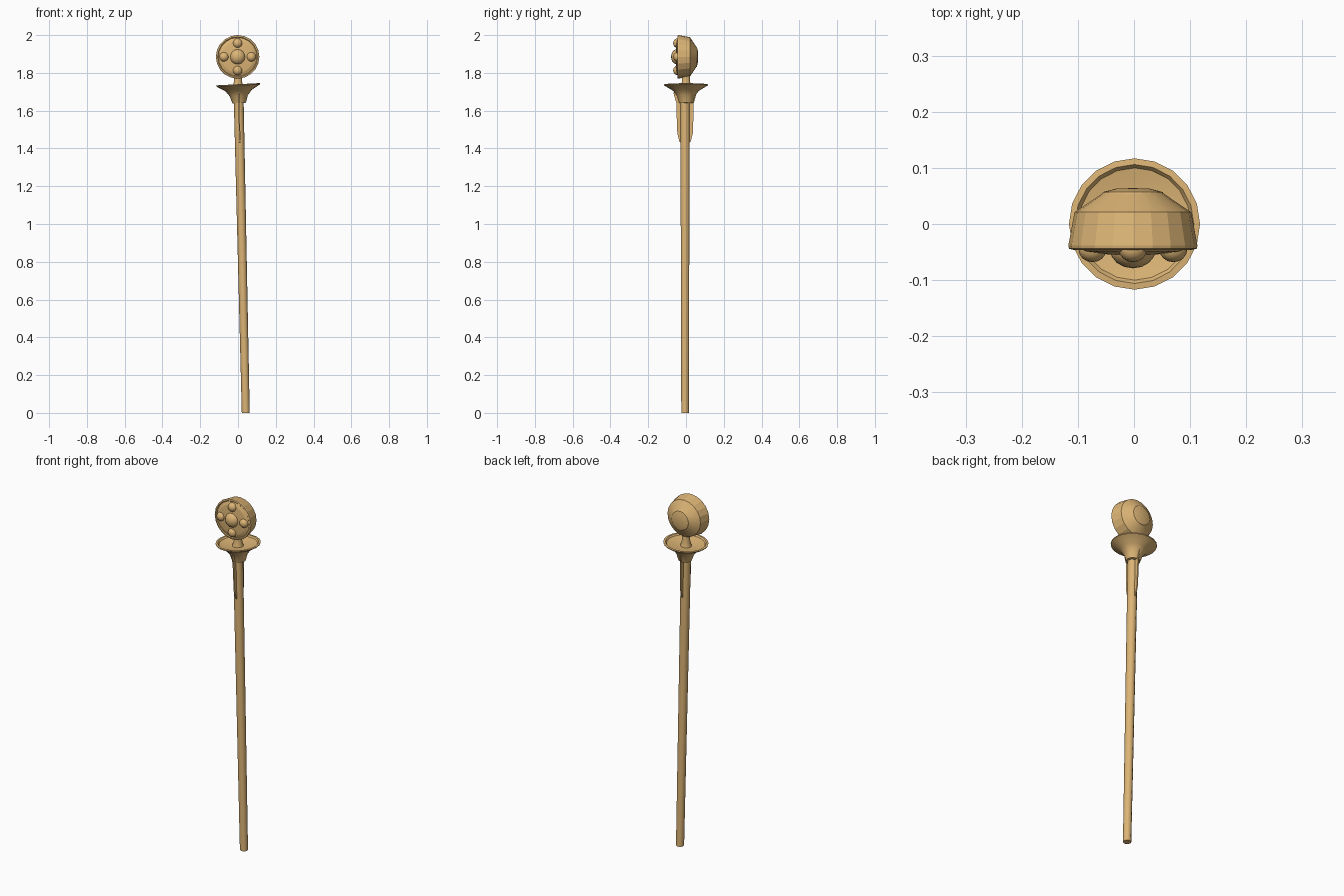
import bpy, bmesh, math
from mathutils import Vector, Matrix

if "Cube" in bpy.data.objects:
    bpy.data.objects.remove(bpy.data.objects["Cube"])

tan = bpy.data.materials.new("warm_tan")
tan.diffuse_color = (0.72, 0.46, 0.18, 1)
tan.use_nodes = True
tan.node_tree.nodes["Principled BSDF"].inputs["Base Color"].default_value = tan.diffuse_color


def finish(name, bm, matrix=None, smooth=None):
    bmesh.ops.remove_doubles(bm, verts=bm.verts, dist=1e-5)
    bmesh.ops.recalc_face_normals(bm, faces=bm.faces)
    if matrix:
        bm.transform(matrix)
    mesh = bpy.data.meshes.new(name)
    bm.to_mesh(mesh)
    bm.free()
    mesh.materials.append(tan)
    ob = bpy.data.objects.new(name, mesh)
    bpy.context.collection.objects.link(ob)
    if smooth:
        bpy.ops.object.select_all(action='DESELECT')
        ob.select_set(True)
        bpy.context.view_layer.objects.active = ob
        bpy.ops.object.shade_smooth_by_angle(angle=math.radians(smooth))
    return ob


def lathe(name, profile, sides, matrix=None, smooth=None):
    """Revolve (radius, height) pairs around local z."""
    bm = bmesh.new()
    vs = [bm.verts.new((r, 0, h)) for r, h in profile]
    edges = [bm.edges.new(p) for p in zip(vs, vs[1:])]
    bmesh.ops.spin(bm, geom=vs + edges, axis=(0, 0, 1), cent=(0, 0, 0),
                   steps=sides, angle=math.tau)
    return finish(name, bm, matrix, smooth)


# slightly leaning shaft: sheared so the foot stays flat on the ground
shaft_shear = Matrix(((1, 0, -0.0225, 0.041), (0, 1, 0, -0.005),
                      (0, 0, 1, 0), (0, 0, 0, 1)))
lathe("shaft", [(0, 0), (0.021, 0), (0.024, 1.0), (0.026, 1.66), (0, 1.66)],
      10, shaft_shear, 40)

# flared collar with a thin rolled rim and a shallow dish inside
collar_place = Matrix.Translation((0.001, 0, 1.737)) @ Matrix.Rotation(math.radians(-3), 4, 'Y')
lathe("flared_collar",
      [(0, -0.097), (0.036, -0.097), (0.047, -0.06), (0.068, -0.032),
       (0.116, -0.003), (0.117, 0.002), (0.106, 0.003), (0.1, -0.005),
       (0.05, -0.015), (0, -0.017)], 20, collar_place, 30)

# short neck between collar and head
lathe("neck", [(0, 1.70), (0.03, 1.72), (0.022, 1.75), (0.022, 1.80), (0, 1.80)], 12,
      None, 40)

# round head, its axis pointing to the front (-y)
head_centre = Vector((-0.002, 0, 1.885))
head_place = Matrix.Translation(head_centre) @ Matrix.Rotation(math.radians(90), 4, 'X')
lathe("head",
      [(0, -0.064), (0.03, -0.063), (0.053, -0.057), (0.055, -0.054),
       (0.104, -0.021), (0.115, 0.038), (0.114, 0.044), (0.106, 0.046),
       (0.102, 0.042), (0.085, 0.049), (0.045, 0.054), (0, 0.055)],
      20, head_place, 15)


def stud(name, x, z, y, r, depth):
    bm = bmesh.new()
    bmesh.ops.create_uvsphere(bm, u_segments=16, v_segments=10, radius=1)
    finish(name, bm, Matrix.Translation((head_centre.x + x, y, head_centre.z + z))
           @ Matrix.Diagonal((r, depth, r, 1)), 60)


# large middle stud and four small ones around it
stud("centre_stud", 0, 0, -0.045, 0.041, 0.034)
for i in range(4):
    a = i * math.pi / 2
    stud(f"small_stud_{i + 1}", 0.072 * math.cos(a), 0.072 * math.sin(a),
         -0.045, 0.025, 0.023)

# thin fins under the collar, front and back
outline = [(0.01, 1.42), (0.03, 1.435), (0.041, 1.48), (0.044, 1.56),
           (0.046, 1.64), (0.062, 1.695), (0.01, 1.70)]
for name, side in (("front_fin", -1), ("back_fin", 1)):
    bm = bmesh.new()
    face = bm.faces.new([bm.verts.new((0.043 - 0.0235 * z - 0.003, side * y - 0.005, z))
                         for y, z in outline])
    ext = bmesh.ops.extrude_face_region(bm, geom=[face])
    bmesh.ops.translate(bm, vec=(0.007, 0, 0),
                        verts=[g for g in ext["geom"] if isinstance(g, bmesh.types.BMVert)])
    finish(name, bm)
